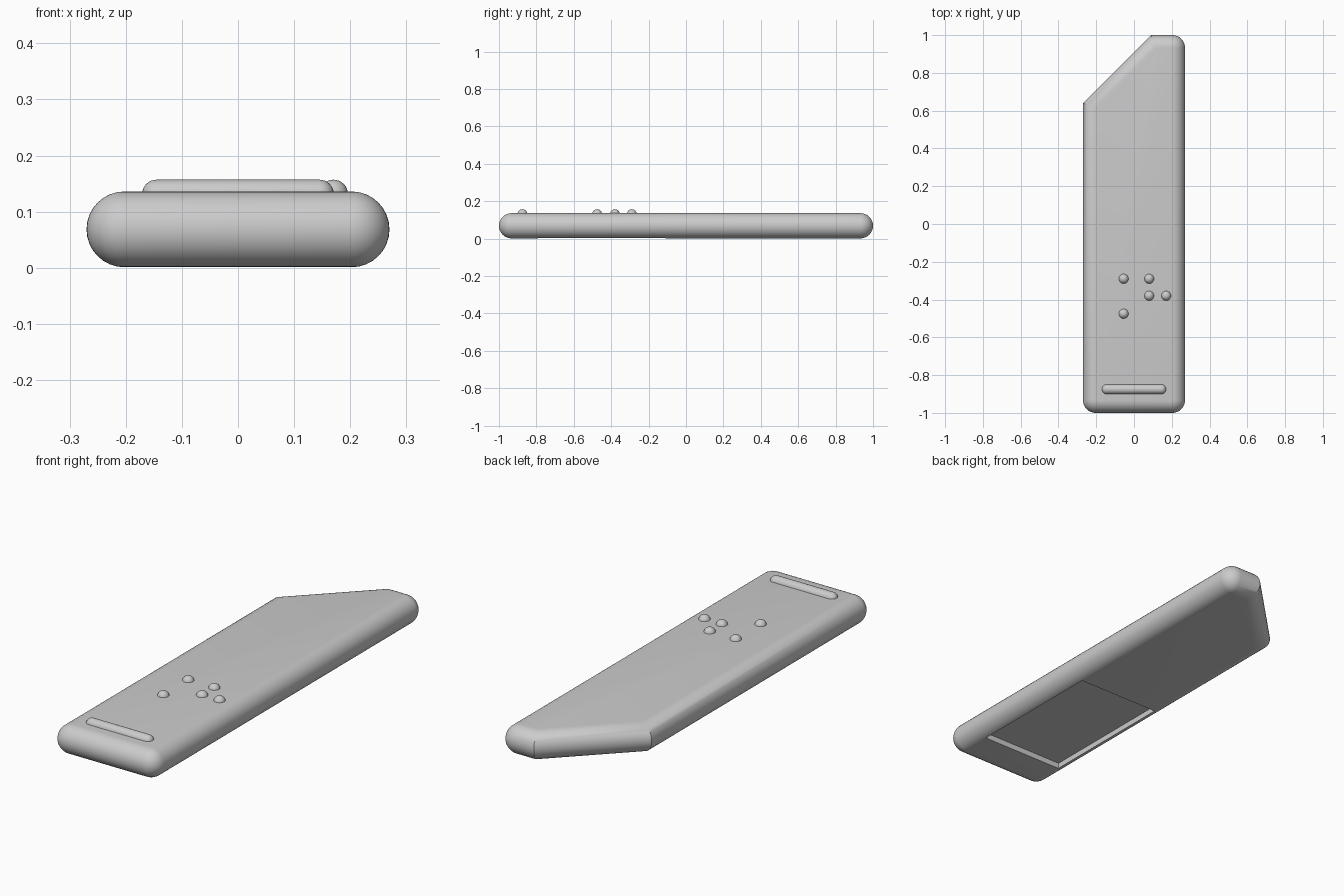
import bpy
import bmesh
from math import sin, cos, pi, radians

old = bpy.data.objects.get("Cube")
if old:
    bpy.data.objects.remove(old, do_unlink=True)

grey = bpy.data.materials.new("plain grey")
grey.use_nodes = True
grey.diffuse_color = (0.6, 0.6, 0.6, 1)
grey.node_tree.nodes["Principled BSDF"].inputs["Base Color"].default_value = (0.6, 0.6, 0.6, 1)


def arc(x, y, start, end, steps=10):
    """Rounded corner: one core point with a fan of outward directions."""
    angles = [radians(start + (end - start) * i / steps) for i in range(steps + 1)]
    return [(x, y, cos(a), sin(a)) for a in angles]


def mitre(x, y, angle):
    """Sharp corner between two edges that turn by 45 degrees."""
    a, stretch = radians(angle), 1 / cos(pi / 8)
    return [(x, y, cos(a) * stretch, sin(a) * stretch)]


def rounded_solid(name, outline, radius, z_mid, rows=16):
    """Sweep a half-circle edge profile around a flat core outline."""
    bm = bmesh.new()
    rings = []
    for k in range(rows + 1):
        a = -pi / 2 + pi * k / rows
        out, z = radius * cos(a), z_mid + radius * sin(a)
        rings.append([bm.verts.new((x + u * out, y + v * out, z)) for x, y, u, v in outline])
    for low, high in zip(rings, rings[1:]):
        for i in range(len(outline)):
            j = (i + 1) % len(outline)
            bm.faces.new((low[i], low[j], high[j], high[i]))
    bm.faces.new(rings[0][::-1])
    bm.faces.new(rings[-1])
    bmesh.ops.remove_doubles(bm, verts=bm.verts, dist=1e-5)
    bmesh.ops.recalc_face_normals(bm, faces=bm.faces)
    mesh = bpy.data.meshes.new(name)
    bm.to_mesh(mesh)
    bm.free()
    mesh.materials.append(grey)
    obj = bpy.data.objects.new(name, mesh)
    bpy.context.collection.objects.link(obj)
    return obj


def select_only(obj):
    bpy.ops.object.select_all(action='DESELECT')
    obj.select_set(True)
    bpy.context.view_layer.objects.active = obj


# Body: long slab with fully rounded edges and one slanted corner
R, X, Y = 0.0675, 0.2025, 0.9325
outline = (arc(X, -Y, -90, 0) + arc(X, Y, 0, 90)
           + mitre(0.118, Y, 112.5) + mitre(-X, 0.612, 157.5)
           + arc(-X, -Y, 180, 270))
body = rounded_solid("body", outline, R, R + 0.001)

# Shallow rectangular recess in the underside
bpy.ops.mesh.primitive_cube_add(size=1, location=(0, -0.45, 0))
cutter = bpy.context.object
cutter.name = "recess_cutter"
cutter.scale = (0.43, 0.68, 0.056)
cutter.hide_render = True
cutter.data.materials.append(grey)
cut = body.modifiers.new("recess", 'BOOLEAN')
cut.operation = 'DIFFERENCE'
cut.object = cutter
cut.solver = 'EXACT'
select_only(body)
bpy.ops.object.modifier_apply(modifier=cut.name)
bpy.data.objects.remove(cutter, do_unlink=True)

# Raised details on the top: a bar near the front and five round bumps
BUMP, LIFT = 0.026, 0.131
parts = [body]
bar = arc(0.145, -0.875, -90, 90) + arc(-0.145, -0.875, 90, 270)
parts.append(rounded_solid("front_bar", bar, BUMP, LIFT))
spots = [(-0.055, -0.29), (0.08, -0.29), (0.08, -0.38), (0.17, -0.38), (-0.055, -0.475)]
for n, (x, y) in enumerate(spots, 1):
    ring = arc(x, y, 0, 360, 24)[:-1]
    parts.append(rounded_solid(f"bump_{n}", ring, BUMP, LIFT))

for part in parts:
    select_only(part)
    bpy.ops.object.shade_smooth_by_angle(angle=radians(30))
